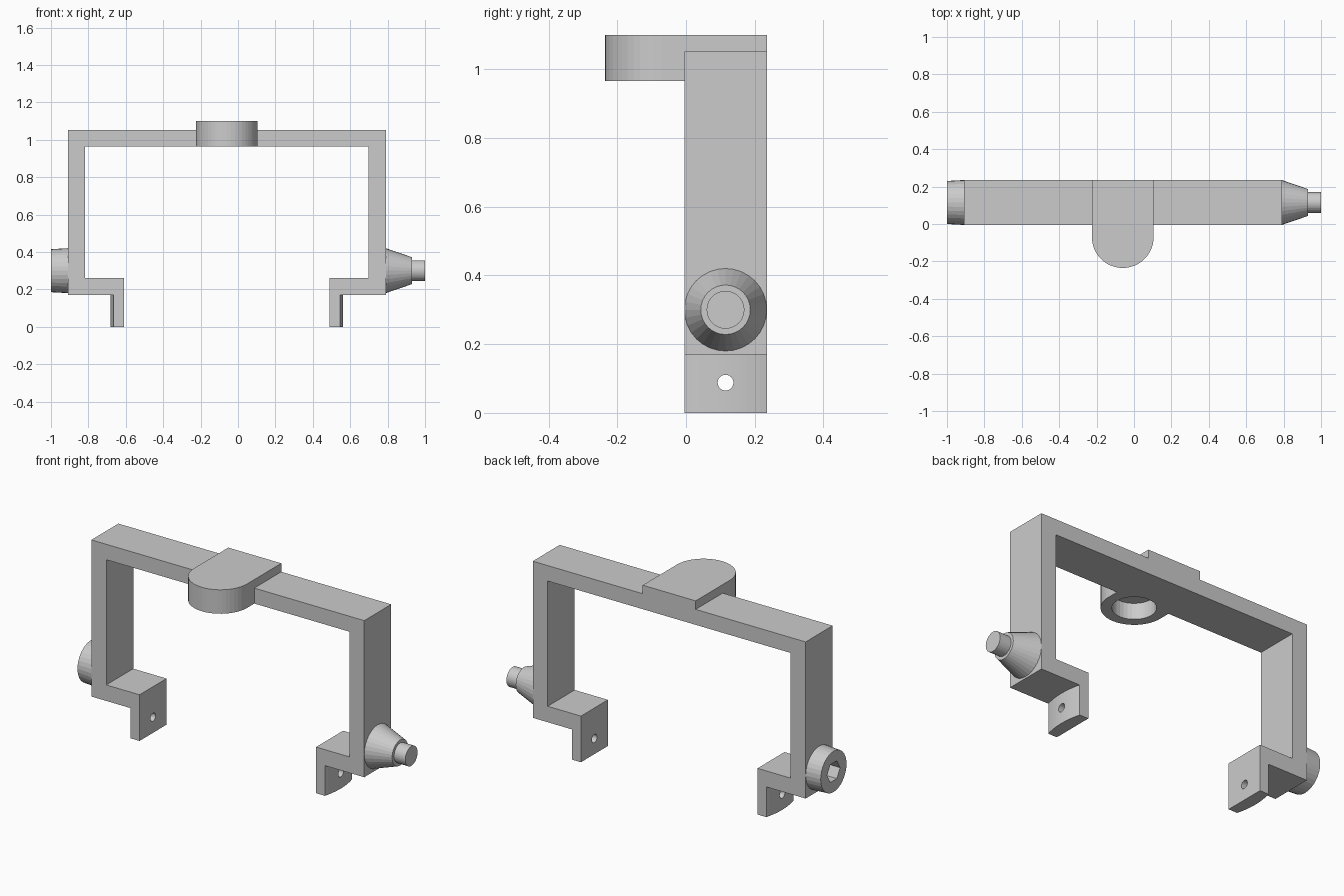
import bpy, bmesh
from math import pi, sin, cos, radians
from mathutils import Matrix, Vector

if "Cube" in bpy.data.objects:
    bpy.data.objects.remove(bpy.data.objects["Cube"])

Y0, Y1 = -0.005, 0.235      # depth of the frame
YC, ZC = 0.115, 0.30        # axis of the side pivots
XC = -0.06                  # symmetry plane of the frame


def prism(name, pts, vec):
    """Extrude a closed outline of 3D points along vec."""
    bm = bmesh.new()
    face = bm.faces.new([bm.verts.new(p) for p in pts])
    res = bmesh.ops.extrude_face_region(bm, geom=[face], use_keep_orig=True)
    verts = [v for v in res["geom"] if isinstance(v, bmesh.types.BMVert)]
    bmesh.ops.translate(bm, verts=verts, vec=vec)
    bmesh.ops.recalc_face_normals(bm, faces=bm.faces)
    return finish(name, bm)


def cone_x(name, x0, x1, r0, r1, y=YC, z=ZC, n=32):
    """Cone or cylinder along x."""
    bm = bmesh.new()
    m = Matrix.Translation(((x0 + x1) / 2, y, z)) @ Matrix.Rotation(radians(90), 4, 'Y')
    bmesh.ops.create_cone(bm, cap_ends=True, segments=n, radius1=r0, radius2=r1,
                          depth=x1 - x0, matrix=m)
    return finish(name, bm)


def finish(name, bm):
    me = bpy.data.meshes.new(name)
    bm.to_mesh(me)
    bm.free()
    ob = bpy.data.objects.new(name, me)
    bpy.context.collection.objects.link(ob)
    return ob


def cut(ob, cutter):
    cutter.hide_render = True
    cutter.hide_set(True)
    mod = ob.modifiers.new("cut", 'BOOLEAN')
    mod.operation = 'DIFFERENCE'
    mod.solver = 'EXACT'
    mod.object = cutter


# Frame: half outline mirrored, with the raised pad in the top bar
half = [(0.165, 1.10), (0.165, 1.052), (0.85, 1.052), (0.85, 0.17), (0.55, 0.17),
        (0.55, 0.26), (0.757, 0.26), (0.757, 0.965)]
outline = half + [(-x, z) for x, z in reversed(half)]
frame = prism("frame", [(XC + x, Y0, z) for x, z in outline], (0, Y1 - Y0, 0))

# Rounded lug in front of the top bar
lug_y, lug_r = -0.07, 0.165
arc = [(XC + lug_r * cos(a), lug_y + lug_r * sin(a), 0.965)
       for a in (pi + pi * i / 24 for i in range(25))]
lug = prism("mount_lug", arc + [(XC + lug_r, Y0, 0.965), (XC - lug_r, Y0, 0.965)],
            (0, 0, 0.135))

# Round socket in the underside of the lug
ring = [(XC + 0.11 * cos(2 * pi * i / 32), lug_y + 0.11 * sin(2 * pi * i / 32), 0.90)
        for i in range(32)]
socket = prism("socket_cutter", ring, (0, 0, 0.155))
cut(lug, socket)
cut(frame, socket)

# Hanging tabs with bulged outer faces and a screw hole
hole = cone_x("screw_hole_cutter", -1.2, 1.2, 0.023, 0.023, z=0.088, n=24)
for side, name in ((-1, "left_tab"), (1, "right_tab")):
    bulge = []
    for i in range(13):
        t = i / 6 - 1
        bulge.append((XC + side * (0.605 + 0.016 * (1 - t * t)), YC + 0.12 * t, 0))
    pts = bulge + [(XC + side * 0.55, Y1, 0), (XC + side * 0.55, Y0, 0)]
    cut(prism(name, pts, (0, 0, 0.17)), hole)

# Left pivot boss with a hexagonal recess
boss = cone_x("left_boss", -1.0, -0.91, 0.115, 0.12)
hexagon = [(-1.05, YC + 0.058 * cos(pi * i / 3), ZC + 0.058 * sin(pi * i / 3))
           for i in range(6)]
cut(boss, prism("hex_cutter", hexagon, (0.12, 0, 0)))

# Right tapered pivot and its pin
taper = cone_x("right_taper", 0.79, 0.93, 0.12, 0.072)
pin = cone_x("right_pin", 0.93, 1.0, 0.055, 0.055)
